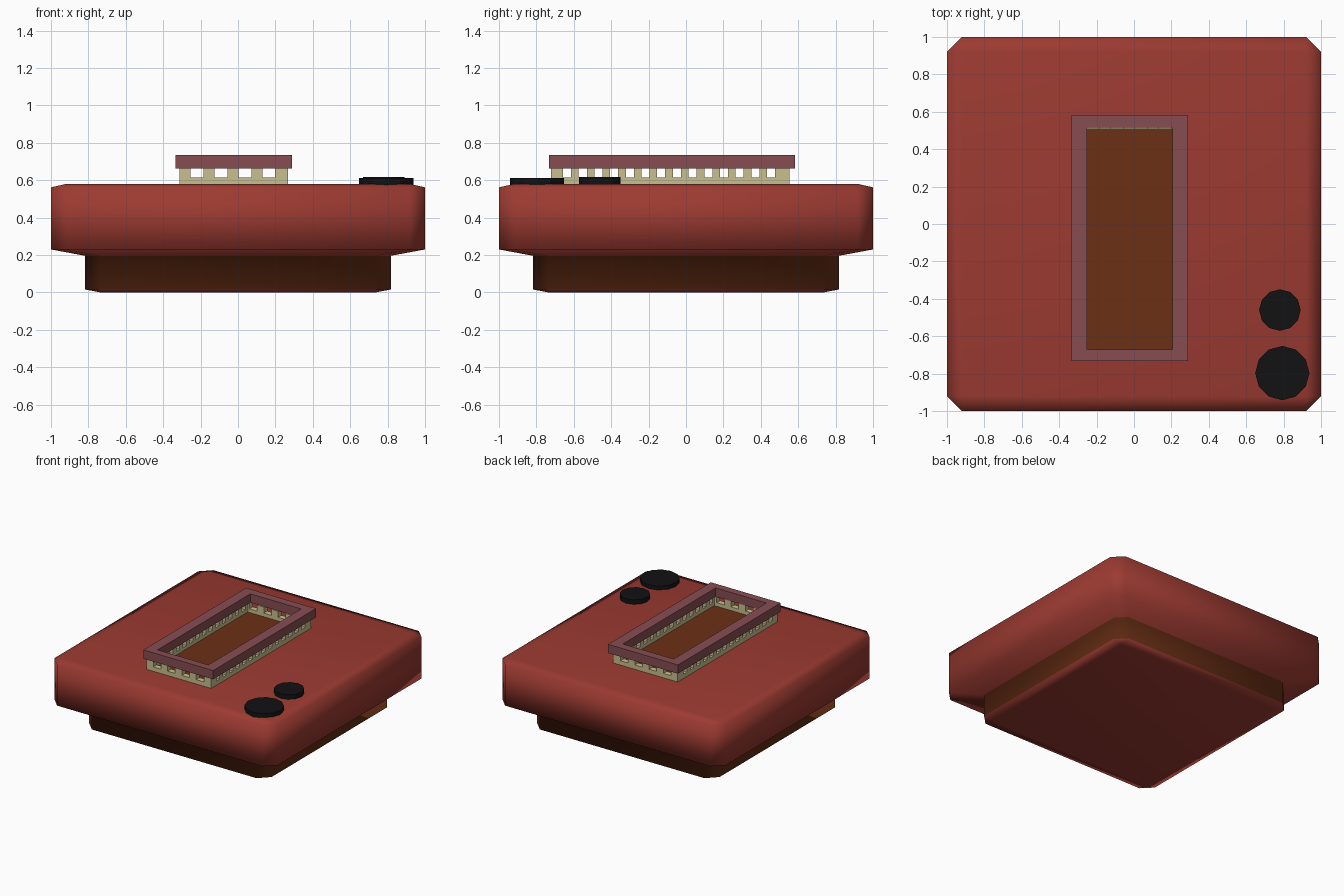
import bpy, bmesh, math
from mathutils import Matrix

if "Cube" in bpy.data.objects:
    bpy.data.objects.remove(bpy.data.objects["Cube"])


def material(name, rgb):
    m = bpy.data.materials.new(name)
    m.diffuse_color = (*rgb, 1)
    m.use_nodes = True
    m.node_tree.nodes["Principled BSDF"].inputs["Base Color"].default_value = m.diffuse_color
    return m


RED = material("red", (0.33, 0.043, 0.031))
BROWN = material("brown", (0.15, 0.03, 0.008))
CREAM = material("cream", (0.58, 0.52, 0.27))
PLUM = material("plum", (0.24, 0.075, 0.085))
BLACK = material("black", (0.006, 0.006, 0.007))


def finish(name, bm, *mats, smooth=False):
    bmesh.ops.recalc_face_normals(bm, faces=bm.faces)
    for f in bm.faces:
        f.smooth = smooth
    me = bpy.data.meshes.new(name)
    bm.to_mesh(me)
    bm.free()
    for m in mats:
        me.materials.append(m)
    ob = bpy.data.objects.new(name, me)
    bpy.context.collection.objects.link(ob)
    return ob


def box(bm, x0, x1, y0, y1, z0, z1):
    mat = Matrix.Translation(((x0 + x1) / 2, (y0 + y1) / 2, (z0 + z1) / 2)) \
        @ Matrix.Diagonal((x1 - x0, y1 - y0, z1 - z0, 1))
    bmesh.ops.create_cube(bm, size=1, matrix=mat)


# Slab and plinth: stacked square rings with cut corners (half width, corner cut, z)
rings = [(0.735, 0, 0.0), (0.817, 0.08, 0.016), (0.817, 0.08, 0.196),
         (1.0, 0.08, 0.23), (1.0, 0.08, 0.562), (0.92, 0, 0.58)]
bm = bmesh.new()
loops = []
for h, c, z in rings:
    pts = [(h, -h + c), (h, h - c), (h - c, h), (-h + c, h),
           (-h, h - c), (-h, -h + c), (-h + c, -h), (h - c, -h)]
    loops.append([bm.verts.new((x, y, z)) for x, y in pts])
for k in range(len(loops) - 1):
    a, b = loops[k], loops[k + 1]
    for i in range(8):
        j = (i + 1) % 8
        f = bm.faces.new((a[i], a[j], b[j], b[i]))
        f.material_index = 1 if k == 1 else 0
bm.faces.new(loops[0])
bm.faces.new(loops[-1])
bmesh.ops.remove_doubles(bm, verts=bm.verts, dist=0.0005)
finish("slab_and_plinth", bm, RED, BROWN, smooth=True)

# Windowed wall: continuous sill with posts between the openings
X0, X1, Y0, Y1, T = -0.313, 0.266, -0.722, 0.553, 0.045
SILL, HEAD = 0.615, 0.664


def posts(start, end, first, pitch, width, count):
    edges = [start]
    for i in range(count):
        c = first + i * pitch
        edges += [c - width / 2, c + width / 2]
    edges.append(end)
    return zip(edges[::2], edges[1::2])


bm = bmesh.new()
for y in (Y0, Y1 - T):
    box(bm, X0, X1, y, y + T, 0.57, SILL)
    for a, b in posts(X0, X1, -0.219, 0.128, 0.068, 4):
        box(bm, a, b, y, y + T, SILL, HEAD)
for x in (X0, X1 - T):
    box(bm, x, x + T, Y0 + T, Y1 - T, 0.57, SILL)
    for a, b in posts(Y0 + T, Y1 - T, -0.636, 0.0839, 0.043, 14):
        box(bm, x, x + T, a, b, SILL, HEAD)
finish("windowed_wall", bm, CREAM)

# Rim roof: rectangular frame
outer = [(-0.335, -0.732), (0.29, -0.732), (0.29, 0.582), (-0.335, 0.582)]
inner = [(-0.25, -0.672), (0.205, -0.672), (0.205, 0.515), (-0.25, 0.515)]
bm = bmesh.new()
o0, i0, i1, o1 = [[bm.verts.new((x, y, z)) for x, y in r] for r, z in
                  ((outer, HEAD), (inner, HEAD), (inner, 0.735), (outer, 0.735))]
for a, b in ((o0, i0), (i0, i1), (i1, o1), (o1, o0)):
    for i in range(4):
        j = (i + 1) % 4
        bm.faces.new((a[i], a[j], b[j], b[i]))
finish("rim_roof", bm, PLUM)

# Courtyard floor
bm = bmesh.new()
box(bm, X0 + T, X1 - T, Y0 + T, Y1 - T, 0.57, 0.586)
finish("courtyard_floor", bm, BROWN)

# Round black pads
for name, x, y, r, top in (("large_pad", 0.793, -0.797, 0.145, 0.612),
                           ("small_pad", 0.78, -0.46, 0.111, 0.617)):
    bm = bmesh.new()
    bmesh.ops.create_cone(bm, cap_ends=True, segments=12, radius1=r, radius2=r,
                          depth=top - 0.565,
                          matrix=Matrix.Translation((x, y, (top + 0.565) / 2)))
    finish(name, bm, BLACK)
